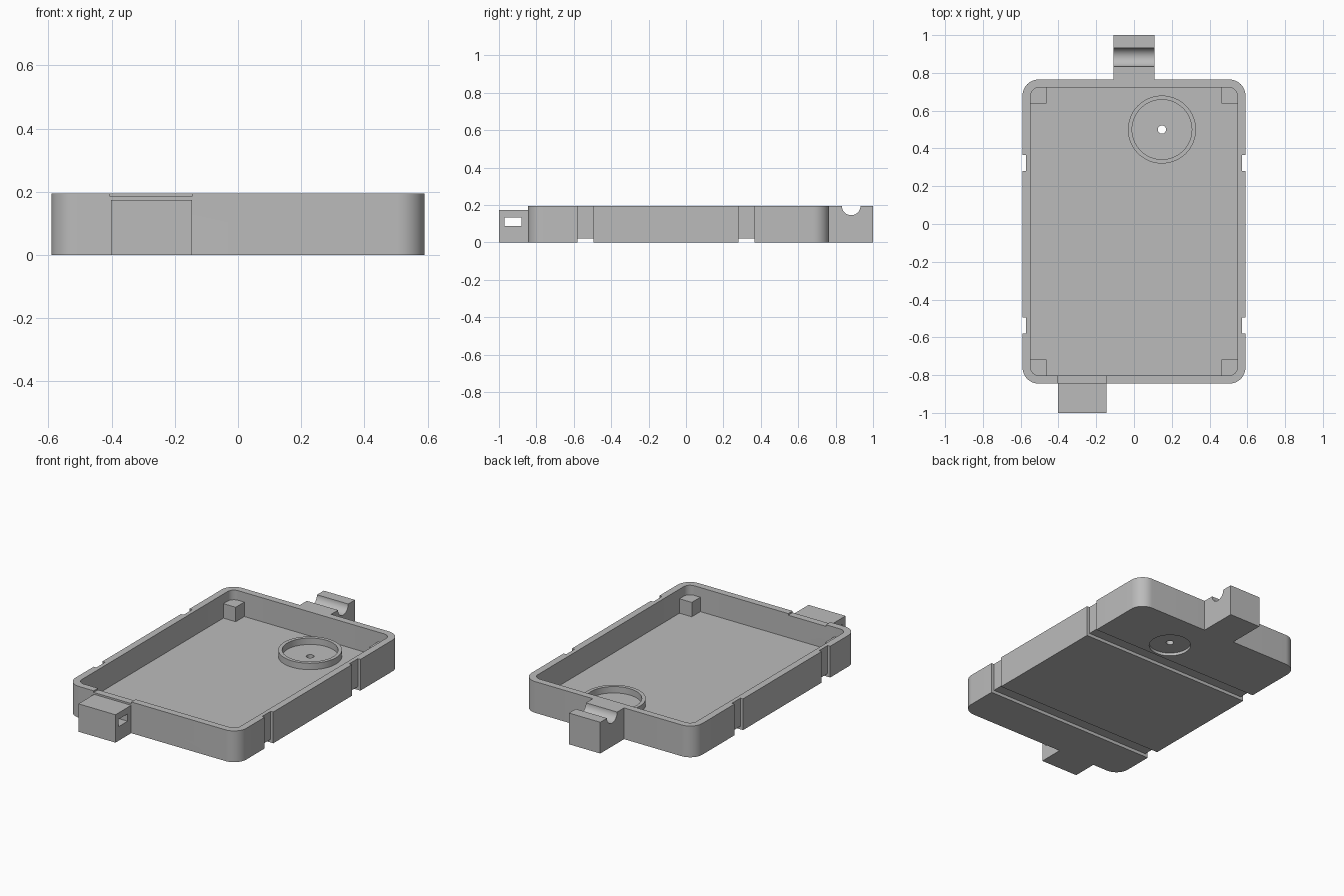
import bpy, bmesh
from math import cos, sin, pi, radians
from mathutils import Matrix, Vector

cube = bpy.data.objects.get("Cube")
if cube:
    bpy.data.objects.remove(cube, do_unlink=True)

grey = bpy.data.materials.new("plain grey")
grey.use_nodes = True
grey.diffuse_color = (0.5, 0.5, 0.5, 1)
grey.node_tree.nodes["Principled BSDF"].inputs["Base Color"].default_value = (0.5, 0.5, 0.5, 1)


def finish(name, bm):
    bmesh.ops.recalc_face_normals(bm, faces=bm.faces)
    mesh = bpy.data.meshes.new(name)
    bm.to_mesh(mesh)
    bm.free()
    mesh.materials.append(grey)
    obj = bpy.data.objects.new(name, mesh)
    bpy.context.collection.objects.link(obj)
    return obj


def box(name, x0, x1, y0, y1, z0, z1):
    bm = bmesh.new()
    size = Matrix.Diagonal((x1 - x0, y1 - y0, z1 - z0, 1))
    centre = Vector((x0 + x1, y0 + y1, z0 + z1)) / 2
    bmesh.ops.create_cube(bm, size=1, matrix=Matrix.Translation(centre) @ size)
    return finish(name, bm)


def rounded_slab(name, x, y0, y1, z0, z1, r):
    """Rectangle with rounded corners, extruded upward."""
    bm = bmesh.new()
    centres = [(x - r, y1 - r), (r - x, y1 - r), (r - x, y0 + r), (x - r, y0 + r)]
    ring = []
    for q, (cx, cy) in enumerate(centres):
        for i in range(13):
            a = (q + i / 12) * pi / 2
            ring.append(bm.verts.new((cx + r * cos(a), cy + r * sin(a), z0)))
    face = bm.faces.new(ring)
    top = bmesh.ops.extrude_face_region(bm, geom=[face])["geom"]
    bmesh.ops.translate(bm, vec=(0, 0, z1 - z0),
                        verts=[v for v in top if isinstance(v, bmesh.types.BMVert)])
    return finish(name, bm)


def cylinder(name, centre, r, depth, axis="Z"):
    bm = bmesh.new()
    turn = Matrix.Rotation(pi / 2, 4, "Y") if axis == "X" else Matrix()
    bmesh.ops.create_cone(bm, cap_ends=True, segments=64, radius1=r, radius2=r,
                          depth=depth, matrix=Matrix.Translation(centre) @ turn)
    return finish(name, bm)


def cut(obj, *cutters):
    """Subtract each cutter, then discard it."""
    bpy.context.view_layer.objects.active = obj
    for cutter in cutters:
        cutter.hide_render = True
        mod = obj.modifiers.new("cut", "BOOLEAN")
        mod.operation, mod.solver, mod.object = "DIFFERENCE", "EXACT", cutter
        bpy.ops.object.modifier_apply(modifier=mod.name)
        bpy.data.objects.remove(cutter, do_unlink=True)
    return obj


HALF_W, FRONT, BACK, TOP, FLOOR = 0.59, -0.845, 0.765, 0.195, 0.045
WALL = 0.043
IN_W, IN_FRONT, IN_BACK = HALF_W - WALL, FRONT + WALL, BACK - WALL
RX, RY = 0.148, 0.5

# Tray body with its hollow, rim notch, and drilled underside
tray = rounded_slab("tray", HALF_W, FRONT, BACK, 0, TOP, 0.085)
cut(tray,
    rounded_slab("hollow", IN_W, IN_FRONT, IN_BACK, FLOOR, 0.4, 0.043),
    box("rim_notch", -0.405, -0.145, FRONT - 0.1, IN_FRONT + 0.05, 0.185, 0.3),
    cylinder("recess", (RX, RY, 0), 0.12, 0.036),
    cylinder("drain", (RX, RY, 0), 0.022, 0.4))

# Strap grooves run across the underside and up both walls
for y in (-0.58, 0.28):
    cut(tray, box("strap_groove", -1, 1, y, y + 0.085, -0.1, 0.02))
    for side in (-1, 1):
        xs = sorted((side * (HALF_W - 0.018), side))
        cut(tray, box("wall_groove", *xs, y, y + 0.085, -0.1, 0.4))

# Corner posts
for sx, side in ((-1, "right"), (1, "left")):
    xs = sorted((sx * (IN_W - 0.085), sx * (IN_W + 0.004)))
    box(f"back_{side}_post", *xs, IN_BACK - 0.085, IN_BACK + 0.004, FLOOR - 0.01, 0.135)
    box(f"front_{side}_post", *xs, IN_FRONT - 0.004, IN_FRONT + 0.085, FLOOR - 0.01, 0.135)

# Round seat on the tray floor
seat_ring = cut(cylinder("seat_ring", (RX, RY, FLOOR + 0.02), 0.18, 0.04),
                cylinder("bore", (RX, RY, FLOOR), 0.158, 0.4))

# Front lug with a rectangular slot through it
front_lug = cut(box("front_lug", -0.402, -0.146, -1, FRONT, 0, 0.174),
                box("slot", -0.6, 0.1, -0.97, -0.88, 0.088, 0.134))

# Back lug with a half-round saddle
back_lug = cut(box("back_lug", -0.108, 0.108, BACK, 1, 0, TOP),
               cylinder("saddle", (0, 0.883, TOP), 0.05, 0.6, "X"))

# Smooth the round walls, keeping edges sharp
for obj in (tray, seat_ring, back_lug):
    bpy.ops.object.select_all(action="DESELECT")
    obj.select_set(True)
    bpy.context.view_layer.objects.active = obj
    bpy.ops.object.shade_smooth_by_angle(angle=radians(30))
